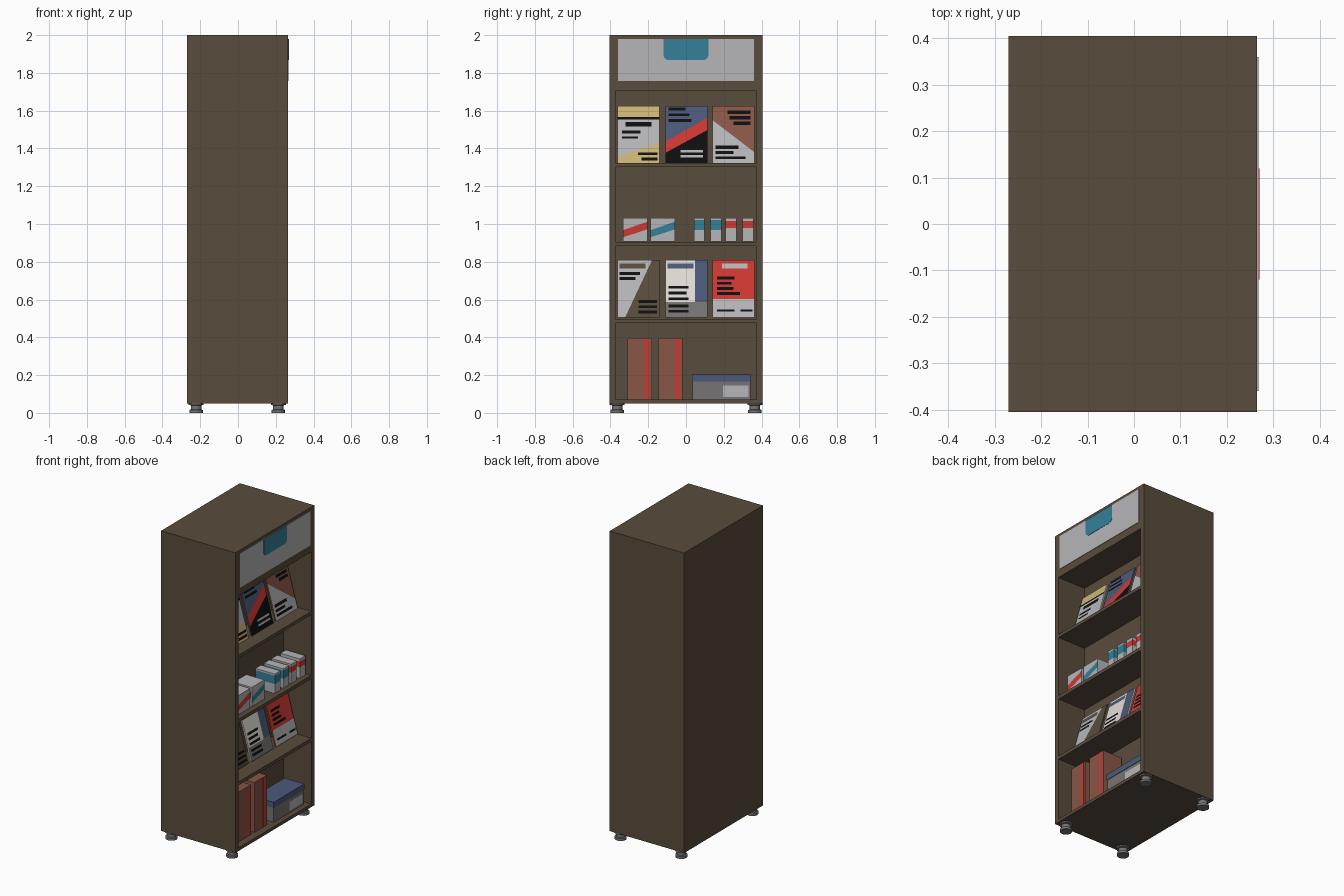
import bpy, bmesh, math
from mathutils import Vector

if "Cube" in bpy.data.objects:
    bpy.data.objects.remove(bpy.data.objects["Cube"])


def linear(c):
    c /= 255
    return c / 12.92 if c <= 0.04045 else ((c + 0.055) / 1.055) ** 2.4


COLOURS = {
    "brown": (89, 76, 60), "light_grey": (182, 182, 185), "cream": (226, 221, 213),
    "teal": (53, 128, 153), "red": (206, 56, 49), "yellow": (203, 181, 118),
    "navy": (76, 89, 120), "clay": (137, 86, 71), "black": (14, 14, 14),
    "mid_grey": (118, 116, 115)}
MATS = {}
for n, rgb in COLOURS.items():
    MATS[n] = bpy.data.materials.new(n)
    MATS[n].diffuse_color = (*[linear(c) for c in rgb], 1)

FRONT = 0.265          # x of the open front
BACK = FRONT - 0.20    # x of the wall behind the shelves


class Part:
    """Collects coloured geometry and turns it into one object."""

    def __init__(self, name):
        self.name, self.bm, self.mats = name, bmesh.new(), []

    def mat(self, colour):
        if colour not in self.mats:
            self.mats.append(colour)
        return self.mats.index(colour)

    def face(self, pts, colour):
        f = self.bm.faces.new([self.bm.verts.new(p) for p in pts])
        f.material_index = self.mat(colour)
        return f

    def prism(self, pts, offset, colour):
        """Solid from a front outline, extended by offset."""
        a = [self.bm.verts.new(p) for p in pts]
        b = [self.bm.verts.new(Vector(p) + Vector(offset)) for p in pts]
        n = len(a)
        faces = [self.bm.faces.new(a), self.bm.faces.new(b[::-1])]
        faces += [self.bm.faces.new((a[i], b[i], b[(i + 1) % n], a[(i + 1) % n]))
                  for i in range(n)]
        for f in faces:
            f.material_index = self.mat(colour)
        return faces

    def box(self, x0, x1, y0, y1, z0, z1, colour):
        return self.prism([(x1, y0, z0), (x1, y1, z0), (x1, y1, z1), (x1, y0, z1)],
                          (x0 - x1, 0, 0), colour)

    def done(self):
        bmesh.ops.recalc_face_normals(
            self.bm, faces=[f for f in self.bm.faces if any(len(e.link_faces) > 1 for e in f.edges)])
        me = bpy.data.meshes.new(self.name)
        self.bm.to_mesh(me)
        self.bm.free()
        for c in self.mats:
            me.materials.append(MATS[c])
        ob = bpy.data.objects.new(self.name, me)
        bpy.context.collection.objects.link(ob)
        return ob


# Cabinet: block cut along the opening lines, openings pushed inwards
OPENINGS = [(0.07, 0.476), (0.498, 0.884), (0.906, 1.301), (1.322, 1.708)]
SIDE = 0.374
cab = Part("cabinet")
cab.box(-0.27, FRONT, -0.405, 0.405, 0.05, 2.0, "brown")
cuts = [((0, s * SIDE, 0), (0, 1, 0)) for s in (-1, 1)]
cuts += [((0, 0, z), (0, 0, 1)) for o in OPENINGS for z in o]
for co, no in cuts:
    bmesh.ops.bisect_plane(cab.bm, geom=cab.bm.verts[:] + cab.bm.edges[:] + cab.bm.faces[:],
                           plane_co=co, plane_no=no)
for f in cab.bm.faces[:]:
    c = f.calc_center_median()
    if c.x > FRONT - 0.001 and abs(c.y) < SIDE and any(a < c.z < b for a, b in OPENINGS):
        new = bmesh.ops.extrude_face_region(cab.bm, geom=[f])["geom"]
        bmesh.ops.translate(cab.bm, vec=(BACK - FRONT, 0, 0),
                            verts=[v for v in new if isinstance(v, bmesh.types.BMVert)])
        if f.is_valid:
            cab.bm.faces.remove(f)
cab.done()

# Header sign with a rounded tab
sign = Part("header_sign")
sign.box(FRONT, FRONT + 0.003, -0.36, 0.36, 1.757, 1.98, "light_grey")
sign.done()
tab = Part("header_tab")
r, outline = 0.03, [(FRONT + 0.005, 0.12, 1.98), (FRONT + 0.005, -0.12, 1.98)]
for cy, start in ((-0.12 + r, 180), (0.12 - r, 270)):
    for i in range(6):
        a = math.radians(start + 18 * i)
        outline.append((FRONT + 0.005, cy + r * math.cos(a), 1.868 + r + r * math.sin(a)))
for f in tab.prism(outline, (-0.002, 0, 0), "teal"):
    if min(v.co.z for v in f.verts) > 1.979:
        f.material_index = tab.mat("red")
tab.done()

# Turned feet
PROFILE = [(0, 0), (0.036, 0), (0.036, 0.015), (0.028, 0.018), (0.028, 0.04),
           (0.039, 0.042), (0.039, 0.05), (0, 0.05)]
for i, (fx, fy) in enumerate([(x, y) for x in (-0.222, 0.214) for y in (-0.365, 0.365)]):
    foot = Part("foot_%d" % (i + 1))
    n = 16
    for k in range(n):
        a, b = 2 * math.pi * k / n, 2 * math.pi * (k + 1) / n
        for (r0, z0), (r1, z1) in zip(PROFILE, PROFILE[1:]):
            ring = [(r0, a, z0), (r0, b, z0), (r1, b, z1), (r1, a, z1)]
            pts = [(fx + q * math.cos(t), fy + q * math.sin(t), z) for q, t, z in ring]
            if r0 == 0:
                pts = pts[1:]
            elif r1 == 0:
                pts = pts[:3]
            foot.face(pts, "mid_grey")
    bmesh.ops.remove_doubles(foot.bm, verts=foot.bm.verts[:], dist=1e-5)
    foot.done()


# Leaning brochures: coloured areas and bars in 0..1 cover coordinates
def brochure(name, y0, z0, base, areas, bars):
    w, h = 0.222, 0.303
    part = Part(name)

    def at(u, v, lift=0.0):
        return (FRONT - 0.09 - 0.085 * v + lift, y0 + u * w, z0 + v * h)
    part.prism([at(0, 0), at(1, 0), at(1, 1), at(0, 1)], (-0.01, 0, 0), base)
    for k, (colour, pts) in enumerate(areas):
        part.face([at(u, v, 0.001 + 0.0005 * k) for u, v in pts], colour)
    for colour, u0, u1, v0, v1 in bars:
        part.face([at(u, v, 0.003) for u, v in ((u0, v0), (u1, v0), (u1, v1), (u0, v1))], colour)
    part.done()


def rect(u0, u1, v0, v1):
    return [(u0, v0), (u1, v0), (u1, v1), (u0, v1)]


K, G = "black", "light_grey"
TOP, LOW = 1.322, 0.506
COLS = (-0.362, -0.109, 0.141)
brochure("brochure_yellow", COLS[0], TOP, G,
         [("yellow", rect(0, 1, 0.78, 1)), ("yellow", [(0, 0), (1, 0), (1, 0.36), (0, 0.11)])],
         [(K, 0, 1, 0.765, 0.805), (K, .19, .81, .64, .72), (K, .1, .55, .52, .57),
          (K, .1, .48, .43, .47), (K, .48, .95, .14, .19), (K, .57, .95, .05, .1)])
brochure("brochure_navy", COLS[1], TOP, "navy",
         [(K, [(0, 0), (1, 0), (1, 0.58), (0, 0.18)]),
          ("red", [(0, 0.18), (1, 0.58), (1, 0.79), (0, 0.38)])],
         [(K, .07, .48, .92, .97), (K, .07, .57, .82, .87), (K, .07, .62, .72, .77),
          (G, .36, .9, .19, .23), (G, .36, .9, .1, .14)])
brochure("brochure_clay", COLS[2], TOP, "clay",
         [(G, [(0, 0), (1, 0), (1, 0.19), (0, 0.75)])],
         [(K, .36, .9, .86, .92), (K, .4, .9, .76, .82), (K, .5, .9, .67, .73),
          (K, .07, .62, .25, .31), (K, .07, .5, .16, .21), (K, .07, .78, .07, .12)])
brochure("brochure_brown", COLS[0], LOW, "brown",
         [(G, [(0, 0), (0.18, 0), (0.82, 1), (0, 1)])],
         [("brown", .05, .67, .85, .94), (K, .05, .53, .74, .79), (K, .05, .43, .65, .7),
          (K, .5, .94, .25, .3), (K, .5, .94, .16, .21), (K, .5, .94, .07, .12)])
brochure("brochure_cream", COLS[1], LOW, "cream",
         [("navy", rect(0.7, 1, 0.27, 1)), ("mid_grey", rect(0, 1, 0, 0.27))],
         [("navy", .05, .67, .85, .94), (K, .07, .55, .5, .55), (K, .07, .5, .4, .45),
          (K, .07, .55, .3, .35), (K, .07, .55, .17, .22), (K, .07, .55, .08, .13)])
brochure("brochure_red", COLS[2], LOW, "red", [(G, rect(0, 1, 0, 0.32))],
         [(G, .22, .83, .85, .94), (K, .1, .52, .66, .71), (K, .1, .45, .57, .62),
          (K, .1, .5, .48, .53), (K, .1, .65, .39, .44), (K, .1, .52, .1, .14),
          (K, .67, .95, .1, .14)])

# Wide cartons with a slanted stripe
for name, y0, colour in (("carton_red", -0.333, "red"), ("carton_teal", -0.187, "teal")):
    p, x, y1 = Part(name), FRONT - 0.035, y0 + 0.129
    p.box(x - 0.13, x, y0, y1, 0.907, 1.033, G)
    p.face([(x + 0.001, y0, 0.93), (x + 0.001, y1, 0.972),
            (x + 0.001, y1, 1.012), (x + 0.001, y0, 0.968)], colour)
    p.done()

# Slim cartons with a band all round, stacked from slices
for i, y0 in enumerate((0.042, 0.131, 0.21, 0.3)):
    p = Part("slim_carton_%d" % (i + 1))
    colour, b0, b1 = ("teal", 0.968, 1.022) if i < 2 else ("red", 0.978, 1.015)
    p.box(FRONT - 0.17, FRONT - 0.03, y0, y0 + 0.057, 0.907, 1.033, G)
    for z in (b0, b1):
        bmesh.ops.bisect_plane(p.bm, geom=p.bm.verts[:] + p.bm.edges[:] + p.bm.faces[:],
                               plane_co=(0, 0, z), plane_no=(0, 0, 1))
    for f in p.bm.faces:
        if b0 < f.calc_center_median().z < b1:
            f.material_index = p.mat(colour)
    p.done()

# Upright binders with a red spine stripe
for i, y0 in enumerate((-0.309, -0.146)):
    p, x = Part("binder_%d" % (i + 1)), FRONT - 0.045
    p.box(x - 0.14, x, y0, y0 + 0.128, 0.072, 0.396, "clay")
    p.box(x, x + 0.001, y0 + 0.09, y0 + 0.113, 0.074, 0.396, "red")
    p.done()

# Storage box with lid and label
p = Part("storage_box")
p.box(FRONT - 0.17, FRONT - 0.033, 0.034, 0.342, 0.072, 0.166, "mid_grey")
p.box(FRONT - 0.033, FRONT - 0.032, 0.195, 0.332, 0.085, 0.145, G)
p.done()
p = Part("storage_box_lid")
p.box(FRONT - 0.173, FRONT - 0.03, 0.031, 0.345, 0.166, 0.204, "navy")
p.done()

for m in bpy.data.materials:
    if m.users and not m.is_grease_pencil:
        m.use_nodes = True
        m.node_tree.nodes["Principled BSDF"].inputs["Base Color"].default_value = m.diffuse_color
